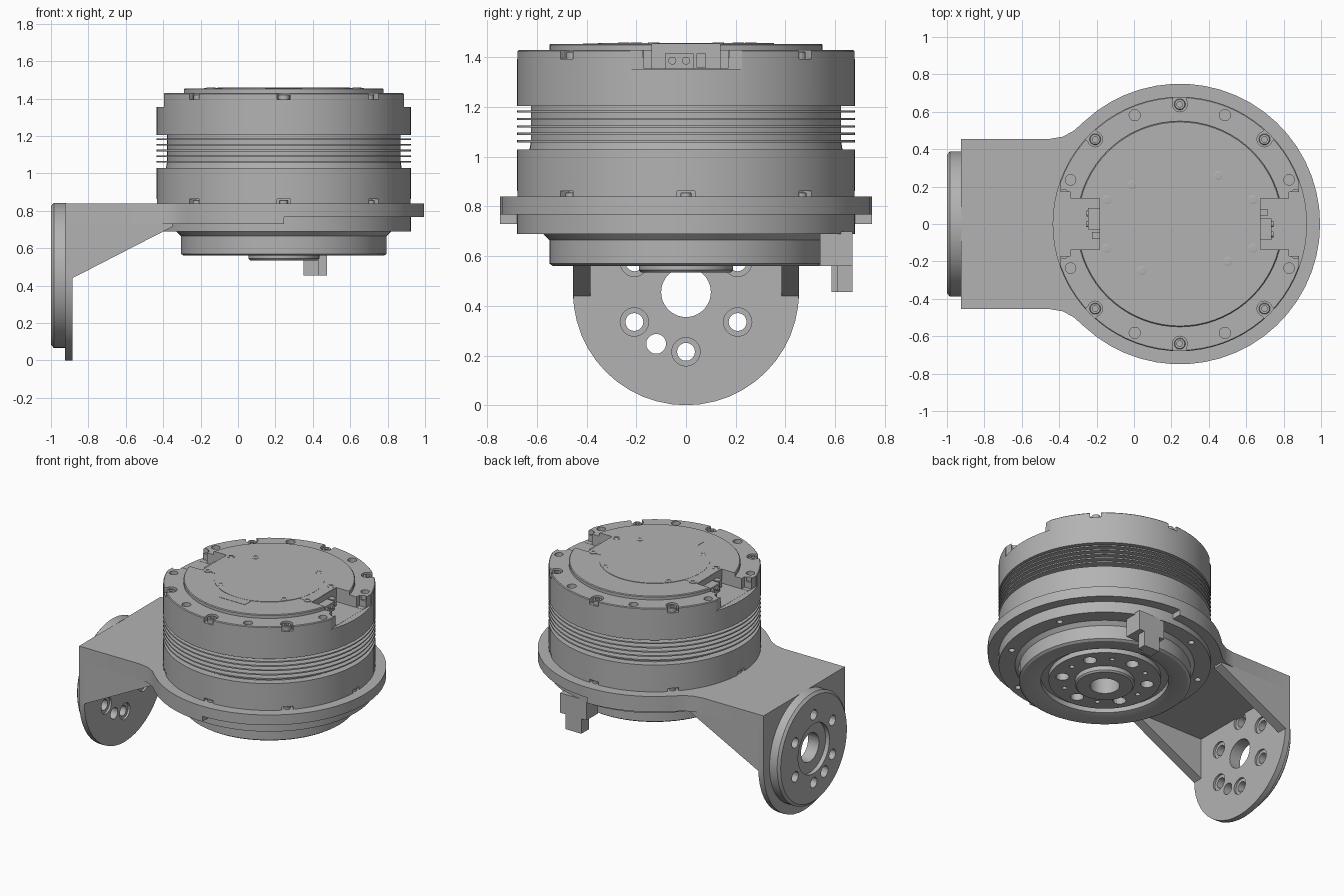
import bpy, bmesh
from math import sin, cos, pi, radians
from mathutils import Matrix, Vector

if bpy.data.objects.get("Cube"):
    bpy.data.objects.remove(bpy.data.objects["Cube"])

grey = bpy.data.materials.new("machined grey")
grey.use_nodes = True
grey.diffuse_color = (0.45, 0.45, 0.45, 1)
grey.node_tree.nodes["Principled BSDF"].inputs["Base Color"].default_value = grey.diffuse_color

CX = 0.245        # motor axis
HUB_Z = 0.455     # mounting hub axis height
TOP = 1.455
AXES = {"x": Matrix.Rotation(pi / 2, 4, "Y"), "z": Matrix.Identity(4)}


def finish(name, bm, smooth=True):
    bmesh.ops.recalc_face_normals(bm, faces=bm.faces)
    mesh = bpy.data.meshes.new(name)
    bm.to_mesh(mesh)
    bm.free()
    mesh.materials.append(grey)
    ob = bpy.data.objects.new(name, mesh)
    bpy.context.collection.objects.link(ob)
    if smooth:
        shade(ob)
    return ob


def shade(ob):
    bpy.ops.object.select_all(action="DESELECT")
    ob.select_set(True)
    bpy.context.view_layer.objects.active = ob
    bpy.ops.object.shade_smooth_by_angle(angle=radians(30))


def box(bm, x0, x1, y0, y1, z0, z1, turn=None):
    m = Matrix.Translation(((x0 + x1) / 2, (y0 + y1) / 2, (z0 + z1) / 2))
    m = m @ Matrix.Diagonal((x1 - x0, y1 - y0, z1 - z0, 1))
    bmesh.ops.create_cube(bm, size=1, matrix=(turn or Matrix.Identity(4)) @ m)


def rod(bm, at, r, length, axis="z", sides=20):
    bmesh.ops.create_cone(bm, cap_ends=True, segments=sides, radius1=r, radius2=r,
                          depth=length, matrix=Matrix.Translation(at) @ AXES[axis])


def lathe(bm, profile, matrix, steps=72):
    """Spin a (radius, height) profile about local z."""
    verts = [bm.verts.new((r, 0, z)) for r, z in profile]
    edges = [bm.edges.new(p) for p in zip(verts, verts[1:])]
    bmesh.ops.spin(bm, geom=verts + edges, cent=(0, 0, 0), axis=(0, 0, 1),
                   angle=2 * pi, steps=steps, use_duplicate=False)
    bmesh.ops.remove_doubles(bm, verts=bm.verts, dist=0.0002)
    bmesh.ops.transform(bm, matrix=matrix, verts=bm.verts)


def extrude(bm, points, vector):
    face = bm.faces.new([bm.verts.new(p) for p in points])
    new = bmesh.ops.extrude_face_region(bm, geom=[face])["geom"]
    bmesh.ops.translate(bm, vec=vector, verts=[v for v in new if isinstance(v, bmesh.types.BMVert)])


def cut(ob, bm):
    cutter = finish("cutter", bm, False)
    cutter.hide_render = True
    mod = ob.modifiers.new("cut", "BOOLEAN")
    mod.operation, mod.solver, mod.use_self = "DIFFERENCE", "EXACT", True
    mod.object = cutter
    bpy.context.view_layer.objects.active = ob
    bpy.ops.object.modifier_apply(modifier=mod.name)
    bpy.data.objects.remove(cutter)
    shade(ob)


def polar(r, degrees, z=0):
    return Vector((CX + r * cos(radians(degrees)), r * sin(radians(degrees)), z))


def turn(degrees):
    return Matrix.Translation((CX, 0, 0)) @ Matrix.Rotation(radians(degrees), 4, "Z")


# Motor housing: bottom output face, finned waist and top disc in one profile
profile = [(0, .66), (.095, .66), (.095, .535), (.18, .535), (.19, .545), (.19, .575),
           (.36, .575), (.36, .61), (.41, .61), (.41, .575), (.46, .56), (.535, .56),
           (.55, .57), (.55, .665), (.575, .69), (.68, .69), (.68, 1.03), (.63, 1.03)]
for i in range(5):
    z = 1.058 + i * 0.03
    profile += [(.625, z), (.68, z), (.68, z + .009), (.625, z + .009)]
profile += [(.625, 1.205), (.68, 1.205), (.68, 1.425), (.675, 1.43), (.55, 1.43),
            (.55, TOP - .005), (.545, TOP), (0, TOP)]
bm = bmesh.new()
lathe(bm, profile, Matrix.Translation((CX, 0, 0)))
housing = finish("motor_housing", bm)

BOLTS = [45, 90, 135, 225, 270, 315]
bm = bmesh.new()
for a in (0, 180):                       # cable notches at both sides
    box(bm, .43, .8, -.137, .137, 1.355, 1.5, turn(a))
    box(bm, .585, .81, -.17, .17, 1.356, 1.51, turn(a))
    box(bm, .637, .82, -.225, .225, 1.354, 1.52, turn(a))
    for s in (-22, 22):
        rod(bm, polar(.63, a + s, 1.43), .028, .08)
    for s in (-15, 15):
        rod(bm, polar(.64, a + s, 1.43), .02, .06)
for a in BOLTS:                          # bolt pockets open to the side
    rod(bm, polar(.64, a, 1.425), .04, .06)
    box(bm, .645, .75, -.036, .036, 1.394, 1.5, turn(a))
for a in (67.5, 112.5, 247.5, 292.5):
    rod(bm, polar(.63, a, 1.43), .03, .06)
for i in range(8):                       # pockets above the flange, holes below
    box(bm, .63, .75, -.036, .036, .83, .862, turn(45 * i))
    rod(bm, polar(.625, 22.5 + 45 * i, .69), .02, .08)
for i in range(6):                       # output face holes
    rod(bm, polar(.275, 60 * i + 30, .575), .042, .14)
    rod(bm, polar(.275, 60 * i, .575), .016, .1)
cut(housing, bm)

# Thin cover plate on top
bm = bmesh.new()
rod(bm, (CX, 0, TOP), .355, .006, sides=64)
cover = finish("top_cover", bm)
bm = bmesh.new()
box(bm, CX - .428, CX + .428, -.136, .136, TOP - .003, TOP + .002)
box(bm, CX - .1, CX + .1, -.415, -.3, TOP - .003, TOP + .002)
finish("cover_tabs", bm, False)

# Screws: ring-shaped heads with a sunken hex socket


def screw(name, at, r, h):
    bm = bmesh.new()
    lathe(bm, [(0, -h), (r, -h), (r, h * .8), (r * .88, h), (r * .5, h), (r * .5, 0), (0, 0)],
          Matrix.Translation(at), 18)
    finish(name, bm)


for a in BOLTS:
    screw("top_bolt", polar(.64, a, 1.405), .03, .018)
for i in range(8):
    screw("flange_bolt", polar(.655, 45 * i, .845), .022, .012)
for x, y in [(-.145, .13), (-.145, -.13), (.635, .13), (.635, -.13),
             (-.01, .21), (.45, .26), (.04, -.25), (.5, -.2)]:
    screw("cover_screw", (x, y, TOP), .024, .005)

# Connectors inside the cable notches
for a in (0, 180):
    bm = bmesh.new()
    box(bm, .42, .49, -.085, .03, 1.355, 1.415, turn(a))
    box(bm, .42, .47, .042, .08, 1.36, 1.415, turn(a))
    for y in (-.055, 0):
        tip = turn(a) @ Vector((.49, y, 1.387))
        rod(bm, tip, .016, .02, "x", 14)
    finish("notch_connector", bm, False)

# Bracket flange: round collar blending into the straight arm
blend = [(-.32, .50), (-.38, .467), (-.45, .455), (-.925, .455)]
outline = [polar(.75, -133 + 266 * i / 40).to_2d() for i in range(41)]
outline += blend + [(x, -y) for x, y in reversed(blend)]
bm = bmesh.new()
extrude(bm, [(p[0], p[1], .73) for p in outline], (0, 0, .11))
flange = finish("bracket_flange", bm)
bm = bmesh.new()
box(bm, CX, 1.2, -1, 1, .6, .768)
cut(flange, bm)

# Sloped side walls of the arm
for y in (-.455, .385):
    bm = bmesh.new()
    extrude(bm, [(-.9, y, .43), (-.885, y, .44), (-.35, y, .715), (-.35, y, .735), (-.9, y, .735)],
            (0, .07, 0))
    finish("arm_side_wall", bm, False)


def hub_point(r, degrees, x):
    return (x, r * cos(radians(degrees)), HUB_Z + r * sin(radians(degrees)))


def hub_holes(with_recess):
    bm = bmesh.new()
    rod(bm, (-.95, 0, HUB_Z), .1, .4, "x", 40)
    for i in range(6):
        rod(bm, hub_point(.24, 30 + 60 * i, -.95), .036, .4, "x")
        rod(bm, hub_point(.24, 30 + 60 * i, -.875), .057, .05, "x", 28)
    rod(bm, hub_point(.24, 240, -.95), .04, .4, "x")
    if with_recess:
        rod(bm, (-1, 0, HUB_Z), .175, .06, "x", 48)
    return bm


# End plate with a rounded lower edge
bm = bmesh.new()
ring = [hub_point(.455, 180 + 180 * i / 24, -.925) for i in range(25)]
extrude(bm, ring + [(-.925, .455, .84), (-.925, -.455, .84)], (.04, 0, 0))
plate = finish("end_plate", bm)
cut(plate, hub_holes(False))

# Round mounting hub on the outside of the plate
bm = bmesh.new()
lathe(bm, [(0, 0), (.37, 0), (.388, .015), (.388, .08), (0, .08)],
      Matrix.Translation((-1, 0, HUB_Z)) @ AXES["x"], 64)
hub = finish("mounting_hub", bm)
cut(hub, hub_holes(True))

# Cable plug hanging below the flange at the back
bm = bmesh.new()
box(bm, .31, .515, .54, .67, .56, .70)
box(bm, .35, .475, .61, .67, .455, .57)
box(bm, .35, .43, .585, .62, .455, .57)
finish("cable_plug", bm, False)
